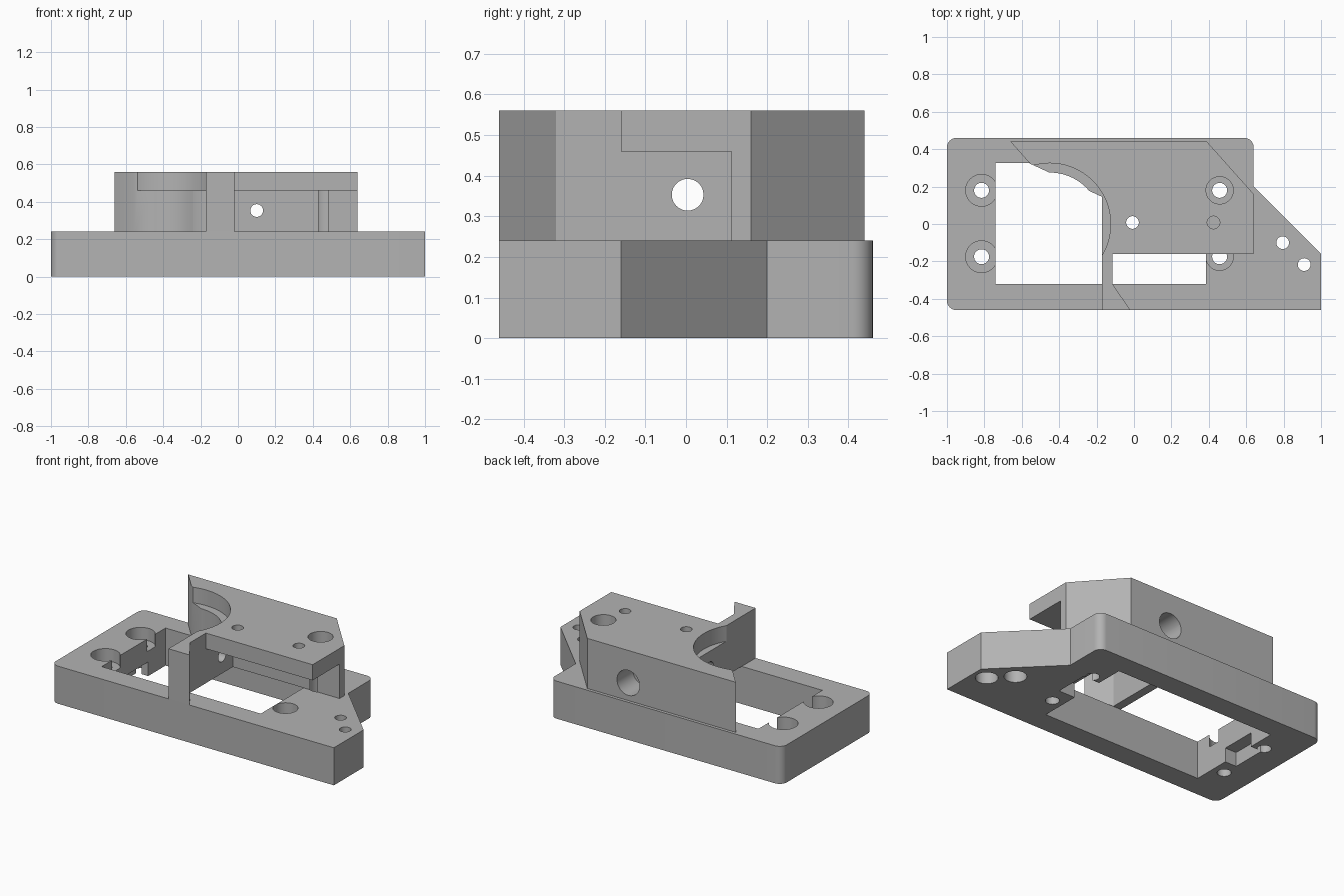
import bpy, bmesh, math
from mathutils import Vector

cube = bpy.data.objects.get("Cube")
if cube:
    bpy.data.objects.remove(cube, do_unlink=True)

grey = bpy.data.materials.new("plain grey")
grey.use_nodes = True
colour = (0.45, 0.45, 0.45, 1)
grey.diffuse_color = colour
grey.node_tree.nodes["Principled BSDF"].inputs["Base Color"].default_value = colour


def prism(name, outline, z0, z1):
    """Extrude a closed plan outline between two heights."""
    bm = bmesh.new()
    face = bm.faces.new([bm.verts.new((x, y, z0)) for x, y in outline])
    top = bmesh.ops.extrude_face_region(bm, geom=[face])["geom"]
    verts = [v for v in top if isinstance(v, bmesh.types.BMVert)]
    bmesh.ops.translate(bm, vec=(0, 0, z1 - z0), verts=verts)
    bmesh.ops.recalc_face_normals(bm, faces=bm.faces)
    mesh = bpy.data.meshes.new(name)
    bm.to_mesh(mesh)
    bm.free()
    obj = bpy.data.objects.new(name, mesh)
    bpy.context.collection.objects.link(obj)
    mesh.materials.append(grey)
    return obj


def box(name, x0, x1, y0, y1, z0, z1):
    return prism(name, [(x0, y0), (x1, y0), (x1, y1), (x0, y1)], z0, z1)


def rod(name, start, end, radius, sides=48):
    """Cylinder between two points."""
    a, b = Vector(start), Vector(end)
    ring = [(radius * math.cos(math.tau * i / sides),
             radius * math.sin(math.tau * i / sides)) for i in range(sides)]
    obj = prism(name, ring, 0, (b - a).length)
    turn = (b - a).to_track_quat("Z", "Y").to_matrix().to_4x4()
    turn.translation = a
    obj.data.transform(turn)
    return obj


def drill(x, y, radius, z0, z1, sides=48):
    return rod("drill_cutter", (x, y, z0), (x, y, z1), radius, sides)


def combine(target, tool, operation="DIFFERENCE"):
    """Apply a boolean and discard its tool."""
    mod = target.modifiers.new("cut", "BOOLEAN")
    mod.operation, mod.object, mod.solver = operation, tool, "EXACT"
    bpy.context.view_layer.objects.active = target
    bpy.ops.object.modifier_apply(modifier=mod.name)
    bpy.data.objects.remove(tool, do_unlink=True)


def corner(cx, cy, start, radius=0.05, steps=8):
    return [(cx + radius * math.cos(start + math.pi / 2 * i / steps),
             cy + radius * math.sin(start + math.pi / 2 * i / steps))
            for i in range(steps + 1)]


# Base plate with three rounded corners and a clipped end
plate = [(1, -0.46), (1, -0.16), (0.64, 0.2)]
plate += corner(0.59, 0.41, 0)
plate += corner(-0.95, 0.41, math.pi / 2)
plate += corner(-0.95, -0.41, math.pi)
base = prism("base_plate", plate, 0, 0.24)

# Rectangular window and the underside cable notches at its ends
combine(base, box("window_cutter", -0.74, 0.385, -0.32, 0.325, -0.1, 0.5))
combine(base, box("notch_cutter", -0.82, -0.7, -0.075, 0.15, -0.1, 0.09))
combine(base, box("notch_cutter", 0.35, 0.5, -0.065, 0.15, -0.1, 0.09))

# Counterbored mounting holes
for x, bore in ((-0.815, 0.085), (0.458, 0.073)):
    for y in (0.18, -0.175):
        combine(base, drill(x, y, 0.04, -0.1, 0.5))
        combine(base, drill(x, y, bore, 0.16, 0.5))

# Small end holes, widened underneath
for x, y in ((0.795, -0.1), (0.91, -0.217)):
    combine(base, drill(x, y, 0.034, -0.1, 0.5))
    combine(base, drill(x, y, 0.065, -0.1, 0.1))

# Upper housing: back wall, cross wall and front post in one outline
walls = [(-0.66, 0.44), (-0.555, 0.322), (-0.17, 0.145), (-0.17, -0.46),
         (-0.02, -0.46), (-0.115, -0.32), (-0.115, 0.112), (0.64, 0.112),
         (0.64, 0.16), (0.39, 0.44)]
housing = prism("upper_housing", walls, 0.24, 0.56)

# Overhanging roof
roof = [(-0.16, -0.16), (0.64, -0.16), (0.64, 0.16), (0.39, 0.44), (-0.16, 0.44)]
combine(housing, prism("roof_tool", roof, 0.46, 0.56), "UNION")

# Stepped round recess
combine(housing, drill(-0.45, 0, 0.275, 0.1, 0.7, 96))
combine(housing, drill(-0.45, 0, 0.325, 0.46, 0.7, 96))

# Vertical holes in the roof
for x, y, r in ((-0.008, 0.008, 0.034), (0.425, 0.008, 0.034), (0.458, 0.18, 0.073)):
    combine(housing, drill(x, y, r, 0.1, 0.7))

# Sideways hole in the cross wall, stepped hole in the back wall
combine(housing, rod("side_cutter", (-0.3, 0.004, 0.353), (0, 0.004, 0.353), 0.039))
combine(housing, rod("back_cutter", (0.1, 0, 0.353), (0.1, 0.6, 0.353), 0.034))
combine(housing, rod("back_cutter", (0.1, 0.28, 0.353), (0.1, 0.6, 0.353), 0.08))

# Smooth the bores while keeping hard edges
for obj in (base, housing):
    bpy.ops.object.select_all(action="DESELECT")
    obj.select_set(True)
    bpy.context.view_layer.objects.active = obj
    bpy.ops.object.shade_smooth_by_angle(angle=math.radians(30))
